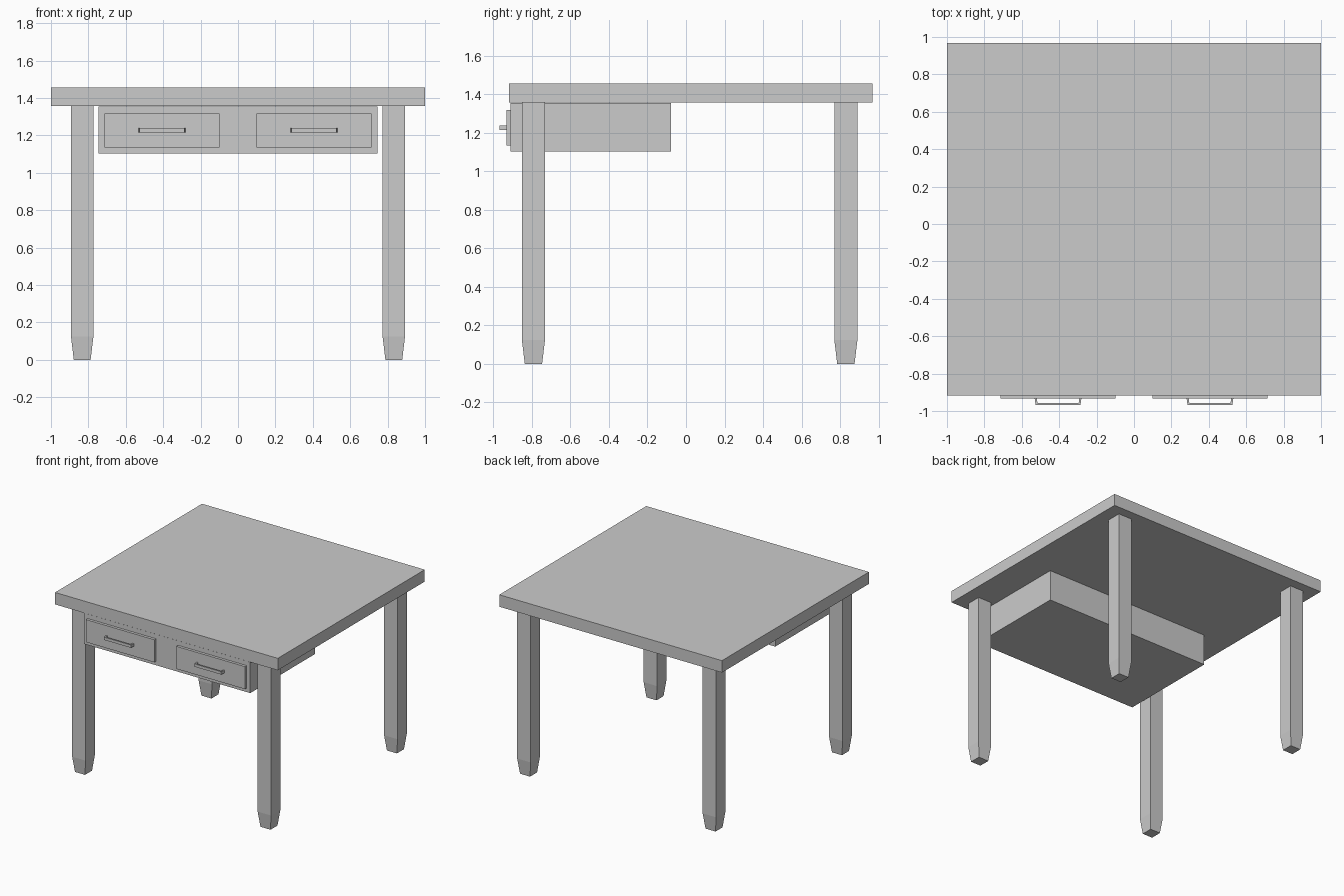
import bpy

if "Cube" in bpy.data.objects:
    bpy.data.objects.remove(bpy.data.objects["Cube"])


def mesh_object(name, verts, faces):
    mesh = bpy.data.meshes.new(name)
    mesh.from_pydata(verts, [], faces)
    mesh.update()
    obj = bpy.data.objects.new(name, mesh)
    bpy.context.collection.objects.link(obj)
    return obj


def loft(name, rings):
    """Skin stacked rings of points, capping both ends."""
    n = len(rings[0])
    verts = [p for ring in rings for p in ring]
    faces = [tuple(reversed(range(n)))]
    for r in range(len(rings) - 1):
        for i in range(n):
            j = (i + 1) % n
            faces.append((r * n + i, r * n + j, (r + 1) * n + j, (r + 1) * n + i))
    last = (len(rings) - 1) * n
    faces.append(tuple(range(last, last + n)))
    return mesh_object(name, verts, faces)


def rectangle(x0, x1, y0, y1, z):
    return [(x0, y0, z), (x1, y0, z), (x1, y1, z), (x0, y1, z)]


def box(name, x, y, z):
    return loft(name, [rectangle(*x, *y, h) for h in z])


# Table top and the drawer case hung beneath it
box("table_top", (-1, 1), (-0.918, 0.967), (1.358, 1.455))
box("drawer_case", (-0.747, 0.747), (-0.91, -0.078), (1.102, 1.353))

# Square legs with tapered feet
LEG_PROFILE = [(0.0, 0.045), (0.125, 0.06), (1.358, 0.06)]
for depth, cy in (("front", -0.792), ("back", 0.83)):
    for side, cx in (("left", -0.833), ("right", 0.833)):
        loft(f"{depth}_{side}_leg",
             [rectangle(cx - w, cx + w, cy - w, cy + w, z) for z, w in LEG_PROFILE])

# Drawer fronts with bracket handles
HANDLE = [(-0.125, -0.932), (-0.12, -0.967), (0.12, -0.967), (0.125, -0.932),
          (0.114, -0.932), (0.110, -0.957), (-0.110, -0.957), (-0.114, -0.932)]
for side, cx in (("left", -0.406), ("right", 0.406)):
    box(f"{side}_drawer_front", (cx - 0.308, cx + 0.308), (-0.932, -0.91), (1.134, 1.317))
    loft(f"{side}_drawer_handle",
         [[(cx + x, y, z) for x, y in HANDLE] for z in (1.215, 1.238)])
